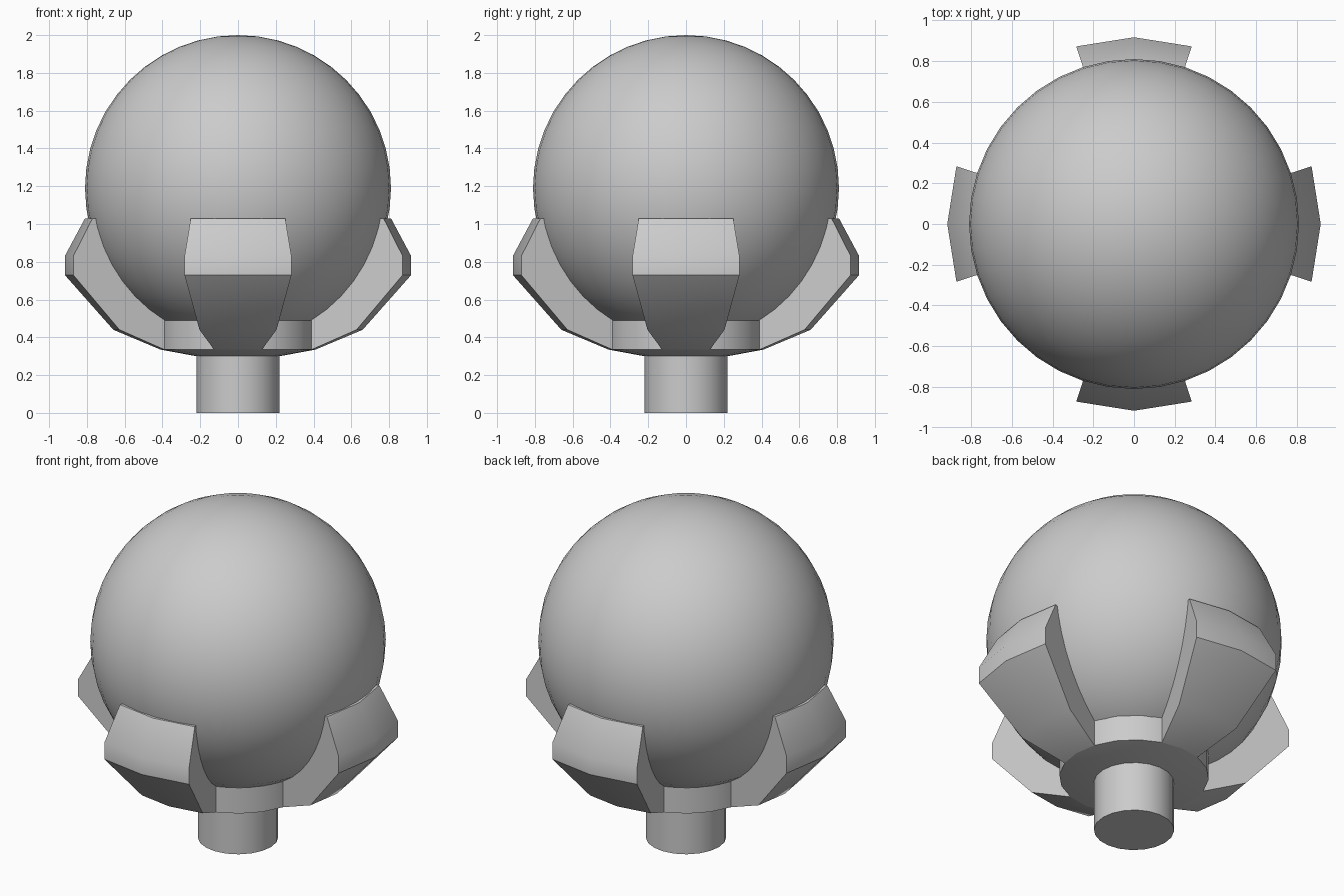
import bpy, bmesh
from math import sin, cos, pi, radians, asin

if "Cube" in bpy.data.objects:
    bpy.data.objects.remove(bpy.data.objects["Cube"])

BALL_R, BALL_Z = 0.81, 1.19
STEP = radians(18)  # the holder is built on a 20-sided circle


def finish(bm, name):
    bmesh.ops.remove_doubles(bm, verts=bm.verts, dist=1e-5)
    bmesh.ops.recalc_face_normals(bm, faces=bm.faces)
    mesh = bpy.data.meshes.new(name)
    bm.to_mesh(mesh)
    bm.free()
    obj = bpy.data.objects.new(name, mesh)
    bpy.context.collection.objects.link(obj)
    bpy.ops.object.select_all(action='DESELECT')
    obj.select_set(True)
    bpy.context.view_layer.objects.active = obj
    bpy.ops.object.shade_smooth_by_angle(angle=radians(30))
    return obj


def sweep(name, loop, angles):
    """Turn a closed (radius, z) loop through the angles and cap both ends."""
    bm = bmesh.new()
    cols = [[bm.verts.new((r * cos(a), r * sin(a), z)) for r, z in loop] for a in angles]
    n = len(loop)
    for c, d in zip(cols, cols[1:]):
        for i in range(n):
            j = (i + 1) % n
            bm.faces.new((c[i], d[i], d[j], c[j]))
    bm.faces.new(cols[0])
    bm.faces.new(cols[-1])
    return finish(bm, name)


def lathe(name, rings):
    """Stack of 20-sided rings with flat caps."""
    bm = bmesh.new()
    cols = [[bm.verts.new((r * cos(i * STEP), r * sin(i * STEP), z)) for i in range(20)]
            for r, z in rings]
    for c, d in zip(cols, cols[1:]):
        for i in range(20):
            j = (i + 1) % 20
            bm.faces.new((c[i], c[j], d[j], d[i]))
    bm.faces.new(cols[0])
    bm.faces.new(cols[-1])
    return finish(bm, name)


# Ball
bm = bmesh.new()
bmesh.ops.create_uvsphere(bm, u_segments=40, v_segments=24, radius=BALL_R)
bmesh.ops.translate(bm, verts=bm.verts, vec=(0, 0, BALL_Z))
finish(bm, "ball")

# Stem and shallow cup
lathe("stem", [(0.22, 0.0), (0.22, 0.305)])
lathe("cup", [(0.22, 0.30), (0.41, 0.335), (0.41, 0.49), (0.38, 0.49)])

# Four claws: outer outline, then an inner arc tucked just under the ball surface
outer = [(0.41, 0.335), (0.66, 0.44), (0.917, 0.73), (0.917, 0.83), (0.81, 1.03)]
inner_r = BALL_R - 0.03
a0 = asin((BALL_Z - 1.03) / inner_r)
a1 = radians(60)
inner = []
for k in range(9):
    a = a0 + (a1 - a0) * k / 8
    inner.append((inner_r * cos(a), BALL_Z - inner_r * sin(a)))
for k, side in enumerate(("right", "back", "left", "front")):
    mid = k * pi / 2
    sweep(side + "_claw", outer + inner, [mid - STEP, mid, mid + STEP])
